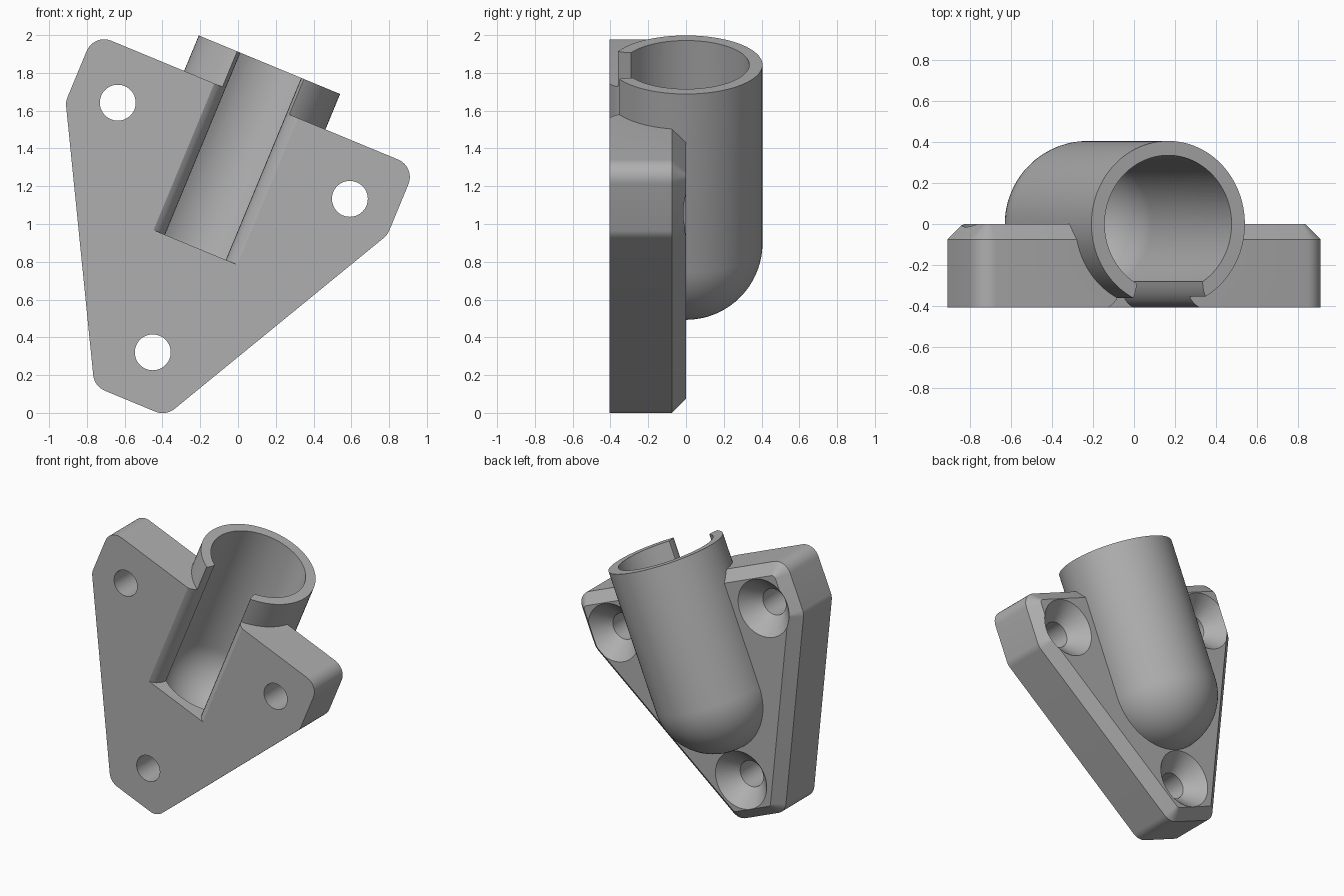
import bpy, bmesh, math
from mathutils import Matrix, Vector

old = bpy.data.objects.get("Cube")
if old:
    bpy.data.objects.remove(old, do_unlink=True)

TILT = math.radians(22.5)
# Local frame: x across, y depth, z along the socket; origin at the dome centre
PLACE = Matrix.Translation((-0.225, 0, 0.898)) @ Matrix.Rotation(TILT, 4, 'Y')
FRONT, CHAMFER, CORNER = -0.406, 0.075, 0.1
OUTER, INNER, TOP = 0.405, 0.335, 1.023

grey = bpy.data.materials.new("grey_plastic")
grey.use_nodes = True
colour = (0.43, 0.43, 0.43, 1)
grey.diffuse_color = colour
grey.node_tree.nodes["Principled BSDF"].inputs["Base Color"].default_value = colour


def finish(name, bm):
    bmesh.ops.recalc_face_normals(bm, faces=bm.faces)
    mesh = bpy.data.meshes.new(name)
    bm.to_mesh(mesh)
    bm.free()
    mesh.materials.append(grey)
    obj = bpy.data.objects.new(name, mesh)
    obj.matrix_world = PLACE
    bpy.context.collection.objects.link(obj)
    return obj


def loft(name, rings):
    """Skin a stack of equal-length point rings and cap both ends."""
    bm = bmesh.new()
    loops = [[bm.verts.new(p) for p in ring] for ring in rings]
    n = len(loops[0])
    for low, high in zip(loops, loops[1:]):
        for i in range(n):
            j = (i + 1) % n
            bm.faces.new((low[i], low[j], high[j], high[i]))
    bm.faces.new(loops[0])
    bm.faces.new(loops[-1])
    return finish(name, bm)


def capsule(name, radius, top):
    """Round-bottomed solid of revolution along local z."""
    steps = 20
    arc = [(radius * math.sin(i / steps * math.pi / 2),
            -radius * math.cos(i / steps * math.pi / 2)) for i in range(steps + 1)]
    profile = arc + [(radius, top), (0, top)]
    bm = bmesh.new()
    verts = [bm.verts.new((r, 0, z)) for r, z in profile]
    edges = [bm.edges.new(pair) for pair in zip(verts, verts[1:])]
    bmesh.ops.spin(bm, geom=verts + edges, cent=(0, 0, 0), axis=(0, 0, 1),
                   angle=math.tau, steps=96, use_merge=False)
    bmesh.ops.remove_doubles(bm, verts=bm.verts, dist=1e-4)
    return finish(name, bm)


def outline(y, radius):
    """Rounded plate outline: arcs of one radius around fixed corner centres."""
    slant = -28.4
    corners = [((0.145, -0.805), -90, slant), ((0.822, 0.455), slant, 0),
               ((0.822, 0.72), 0, 90)]
    half = []
    for (cx, cz), start, end in corners:
        for i in range(9):
            a = math.radians(start + (end - start) * i / 8)
            half.append(Vector((cx + radius * math.cos(a), y, cz + radius * math.sin(a))))
    return half + [Vector((-p.x, p.y, p.z)) for p in reversed(half)]


def screw_hole(name, x, z):
    """Through hole with a cone opening at the back."""
    def ring(y, r):
        return [(x + r * math.cos(i * math.tau / 48), y, z + r * math.sin(i * math.tau / 48))
                for i in range(48)]
    return loft(name, [ring(-0.5, 0.095), ring(-0.125, 0.095), ring(0, 0.21), ring(0.03, 0.237)])


def combine(target, tool, operation):
    mod = target.modifiers.new(tool.name, 'BOOLEAN')
    mod.operation, mod.solver, mod.object = operation, 'EXACT', tool
    bpy.context.view_layer.objects.active = target
    bpy.ops.object.modifier_apply(modifier=mod.name)
    bpy.data.objects.remove(tool, do_unlink=True)


# Mounting plate with its back rim chamfered
bracket = loft("wall_bracket", [outline(FRONT, CORNER), outline(-CHAMFER, CORNER),
                                outline(0, CORNER - CHAMFER)])

# Countersunk screw holes
for label, x, z in (("left", 0.665, 0.53), ("right", -0.665, 0.53), ("lower", 0.012, -0.62)):
    combine(bracket, screw_hole(label + "_screw_hole", x, z), 'DIFFERENCE')

# Round-bottomed socket, then its bore
combine(bracket, capsule("socket", OUTER, TOP), 'UNION')
combine(bracket, capsule("socket_bore", INNER, TOP + 0.2), 'DIFFERENCE')

# Front slot with flared, rounded lips
lip = [(0.24, -0.5), (0.24, FRONT), (0.217, -0.392), (0.198, -0.37),
       (0.184, -0.342), (0.176, -0.31), (0.173, -0.27), (0.173, -0.2)]
section = lip + [(-x, y) for x, y in reversed(lip)]
slot = loft("front_slot", [[(x + 0.008, y, z) for x, y in section] for z in (-0.02, TOP + 0.2)])
combine(bracket, slot, 'DIFFERENCE')

# Smooth curves, crisp edges
bpy.ops.object.select_all(action='DESELECT')
bracket.select_set(True)
bpy.context.view_layer.objects.active = bracket
bpy.ops.object.shade_smooth_by_angle(angle=math.radians(28))
